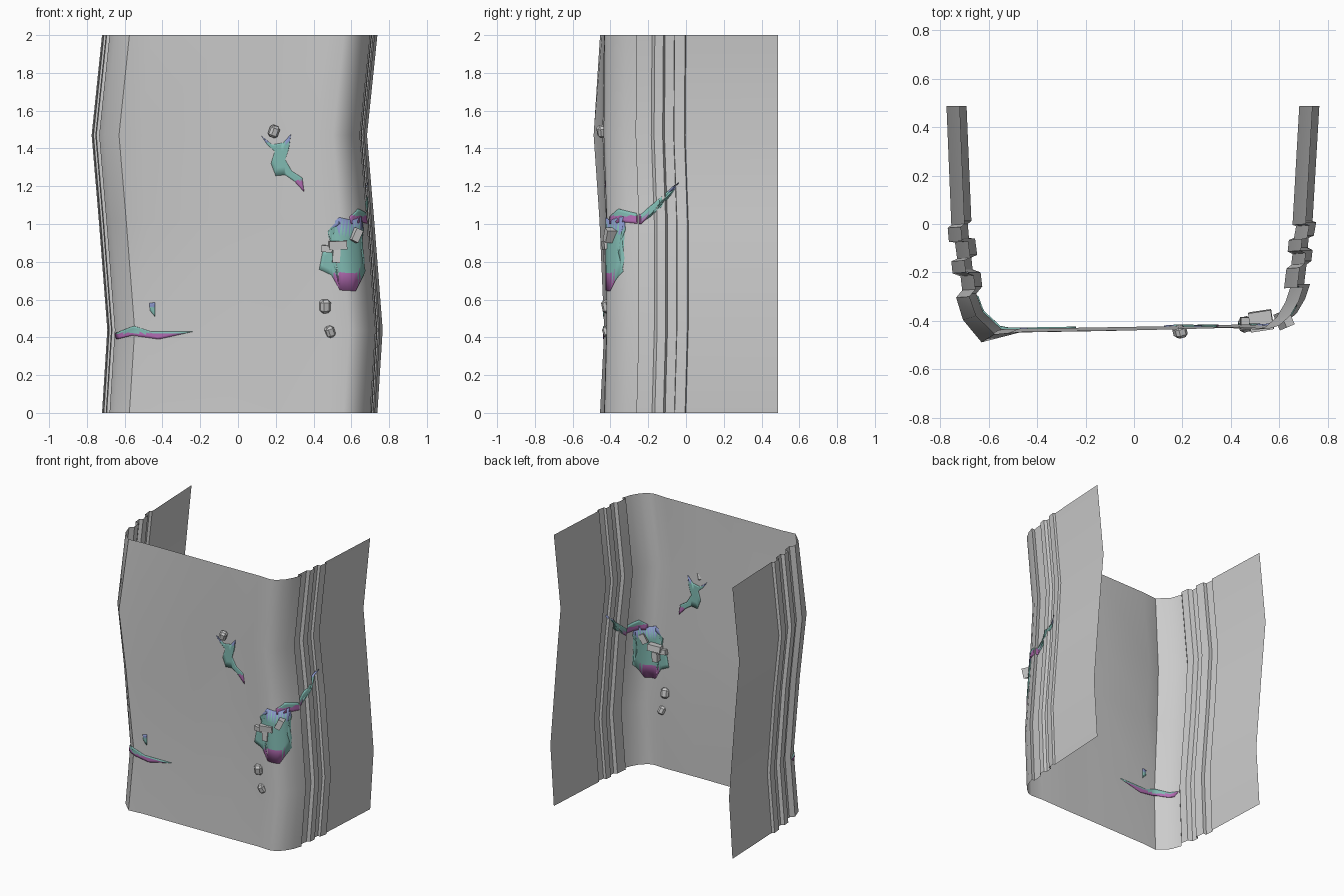
import bpy, bmesh, math
from mathutils import Vector

if "Cube" in bpy.data.objects:
    bpy.data.objects.remove(bpy.data.objects["Cube"])

# Plan profile of the wall (x, y), left wing -> front panel -> right wing
PROFILE = [(-.72, .487), (-.70, 0), (-.715, -.012), (-.71, -.07), (-.685, -.072), (-.676, -.14),
           (-.70, -.15), (-.695, -.20), (-.662, -.212), (-.655, -.27), (-.68, -.30), (-.652, -.38),
           (-.575, -.455), (-.46, -.445), (-.05, -.438), (.22, -.434), (.47, -.427), (.56, -.432),
           (.60, -.42), (.645, -.38), (.68, -.32), (.70, -.26), (.675, -.262), (.685, -.18),
           (.705, -.165), (.71, -.12), (.69, -.11), (.695, -.062), (.715, -.06), (.725, -.005),
           (.71, 0), (.738, .487)]
LEFT_CORNER, DENT, N = 12, 15, len(PROFILE)
# Rows: height, sideways sway, depth sway, left corner bulge, panel dent
ROWS = [(0, 0, 0, 0, 0), (.44, .028, .012, .01, 0), (1.02, -.017, .012, -.015, 0),
        (1.47, -.055, -.004, -.03, .016), (2, 0, 0, 0, 0)]


def section(row):
    z, dx, dy, bulge, dent = row
    pts = []
    for i, (x, y) in enumerate(PROFILE):
        y += 0 if i in (0, N - 1) else dy
        y += bulge if i == LEFT_CORNER else bulge * .4 if i == LEFT_CORNER - 1 else 0
        y += dent if i == DENT else 0
        pts.append(Vector((x + dx, y, z)))
    return pts


SECTIONS = [section(r) for r in ROWS]


def on_wall(v, z, axis, cols):
    """Point of the wall at height z whose x (axis 0) or y (axis 1) equals v."""
    k = max(i for i in range(len(ROWS) - 1) if ROWS[i][0] <= z)
    t = (z - ROWS[k][0]) / (ROWS[k + 1][0] - ROWS[k][0])
    pts = [SECTIONS[k][c].lerp(SECTIONS[k + 1][c], t) for c in cols]
    for a, b in zip(pts, pts[1:]):
        if a[axis] <= v <= b[axis]:
            return a.lerp(b, (v - a[axis]) / max(b[axis] - a[axis], 1e-6))
    return (pts[0] if v < pts[0][axis] else pts[-1]).copy()


def finish(bm, name, smooth=True):
    me = bpy.data.meshes.new(name)
    bm.to_mesh(me)
    bm.free()
    ob = bpy.data.objects.new(name, me)
    bpy.context.collection.objects.link(ob)
    if smooth:
        bpy.ops.object.select_all(action='DESELECT')
        bpy.context.view_layer.objects.active = ob
        ob.select_set(True)
        bpy.ops.object.shade_smooth_by_angle(angle=math.radians(32))
    return ob


# Wall sheet
bm = bmesh.new()
grid = [[bm.verts.new(p) for p in s] for s in SECTIONS]
for lo, hi in zip(grid, grid[1:]):
    for i in range(N - 1):
        bm.faces.new((lo[i], lo[i + 1], hi[i + 1], hi[i]))
finish(bm, "wall_sheet")

# Damage colours
mats = []
for name, col in (("teal", (.22, .5, .45, 1)), ("purple", (.45, .15, .45, 1)), ("blue", (.25, .3, .58, 1))):
    m = bpy.data.materials.new(name)
    m.diffuse_color = col
    m.use_nodes = True
    m.node_tree.nodes["Principled BSDF"].inputs["Base Color"].default_value = m.diffuse_color
    mats.append(m)


def patch(name, outline, axis=0, cols=range(10, 22), purple_bias=0.0):
    """Torn patch that follows the wall and shows on both its sides."""
    bm = bmesh.new()
    flat = [bm.verts.new((v, 0, z)) for v, z in outline]
    bm.faces.new(flat)
    bmesh.ops.triangulate(bm, faces=bm.faces[:])
    bmesh.ops.subdivide_edges(bm, edges=bm.edges[:], cuts=3, use_grid_fill=True)
    for v in bm.verts:
        v.co = on_wall(v.co.x, v.co.z, axis, cols)
    zs = [z for _, z in outline]
    for f in bm.faces:
        h = (f.calc_center_median().z - min(zs)) / (max(zs) - min(zs)) + purple_bias
        f.material_index = 1 if h < .2 else 2 if h > .85 else 0
    ob = finish(bm, name)
    for m in mats:
        ob.data.materials.append(m)
    mod = ob.modifiers.new("thickness", 'SOLIDIFY')
    mod.thickness, mod.offset = .012, 0


patch("upper_tear", [(.125, 1.465), (.18, 1.42), (.24, 1.43), (.28, 1.475), (.27, 1.4), (.25, 1.34),
                     (.285, 1.28), (.34, 1.245), (.35, 1.17), (.30, 1.225), (.25, 1.26), (.2, 1.255),
                     (.175, 1.32), (.195, 1.385), (.155, 1.42)])
patch("corner_tear", [(.43, .76), (.45, .865), (.5, .89), (.475, .96), (.54, 1.0), (.535, 1.035),
                      (.6, 1.02), (.65, 1.04), (.66, .97), (.645, .865), (.67, .75), (.62, .645),
                      (.54, .65), (.495, .73)])
patch("left_crack", [(-.65, .42), (-.55, .46), (-.46, .43), (-.24, .43), (-.42, .39), (-.56, .41),
                     (-.64, .39)], purple_bias=-.25)
patch("left_chip", [(-.47, .58), (-.44, .585), (-.44, .51), (-.465, .54)], purple_bias=.2)
patch("right_crack", [(-.40, 1.0), (-.40, 1.04), (-.355, 1.08), (-.24, 1.05), (-.04, 1.22),
                      (-.13, 1.09), (-.24, 1.0), (-.33, 1.01)], 1, range(18, N - 1))


def block(name, loc, size, turn, bevel=0.0):
    bm = bmesh.new()
    bmesh.ops.create_cube(bm, size=1)
    bmesh.ops.scale(bm, vec=size, verts=bm.verts)
    if bevel:
        bmesh.ops.bevel(bm, geom=bm.edges[:], offset=bevel, segments=1, affect='EDGES')
    ob = finish(bm, name, False)
    ob.location, ob.rotation_euler = loc, turn


# Bricks poking through the corner tear
block("brick_1", (.525, -.40, .89), (.095, .08, .045), (.1, -.05, .15))
block("brick_2", (.518, -.40, .83), (.04, .07, .07), (0, .05, .1))
block("brick_3", (.62, -.395, .94), (.04, .07, .07), (0, .45, .4))
block("brick_4", (.47, -.41, .87), (.06, .05, .035), (.1, .1, 0))

# Loose pebbles on the panel
for i, (x, y, z, s) in enumerate([(.19, -.445, 1.49, .055), (.46, -.415, .565, .062), (.487, -.415, .43, .052)]):
    block(f"pebble_{i + 1}", (x, y, z), (s * .9, s * .9, s * 1.15), (.2, .3 - .35 * i, .3), s * .22)
